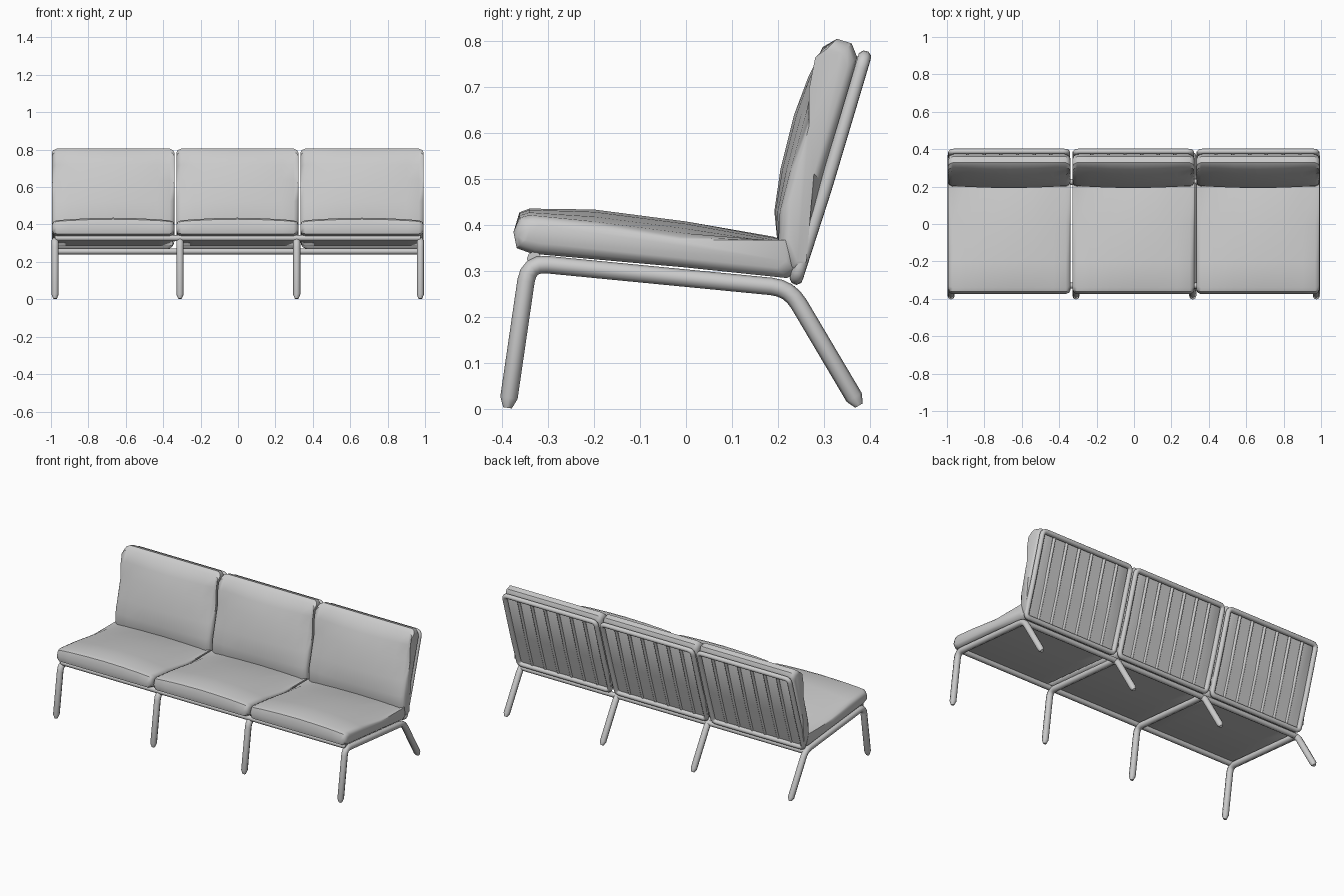
import bpy, bmesh, math
from mathutils import Vector

if "Cube" in bpy.data.objects:
    bpy.data.objects.remove(bpy.data.objects["Cube"])


def material(name, rgb):
    m = bpy.data.materials.new(name)
    m.use_nodes = True
    m.diffuse_color = (*rgb, 1)
    m.node_tree.nodes["Principled BSDF"].inputs["Base Color"].default_value = (*rgb, 1)
    return m


GREY = material("light grey", (0.6, 0.6, 0.6))


def select(ob):
    bpy.ops.object.select_all(action="DESELECT")
    ob.select_set(True)
    bpy.context.view_layer.objects.active = ob


def finish(ob, angle=40):
    ob.data.materials.append(GREY)
    select(ob)
    bpy.ops.object.shade_smooth_by_angle(angle=math.radians(angle))


def fillet(points, r, closed):
    """Round the corners of a polyline."""
    pts = [Vector(p) for p in points]
    n, out = len(pts), []
    for i, p in enumerate(pts):
        if not closed and i in (0, n - 1):
            out.append(p)
            continue
        a = p + (pts[i - 1] - p).normalized() * r
        b = p + (pts[(i + 1) % n] - p).normalized() * r
        for k in range(5):
            t = k / 4
            out.append(a * (1 - t) ** 2 + p * 2 * t * (1 - t) + b * t * t)
    return out


def tube(name, points, radius, bend=0.03, closed=False, tapered=False):
    pts = fillet(points, bend, closed)
    scale = [1.0] * len(pts)
    if tapered:  # blunt, rounded feet
        first = pts[0].lerp(pts[1], 0.08)
        last = pts[-1].lerp(pts[-2], 0.08)
        pts = [pts[0], first] + pts[1:-1] + [last, pts[-1]]
        scale = [0.5] + [1.0] * (len(pts) - 2) + [0.5]
    cu = bpy.data.curves.new(name, "CURVE")
    cu.dimensions = "3D"
    cu.bevel_depth, cu.bevel_resolution, cu.use_fill_caps = radius, 2, True
    sp = cu.splines.new("POLY")
    sp.points.add(len(pts) - 1)
    for q, p, s in zip(sp.points, pts, scale):
        q.co, q.radius = (*p, 1), s
    sp.use_cyclic_u = closed
    ob = bpy.data.objects.new(name, cu)
    bpy.context.collection.objects.link(ob)
    select(ob)
    bpy.ops.object.convert(target="MESH")
    finish(bpy.context.object, 50)


def cushion(name, x0, x1, mid, side):
    """Loft a y-z profile along x, with rounded ends and a crowned middle."""
    ends = [(0, 0.022, 0), (0.007, 0.008, 0), (0.025, 0, 0), (0.09, 0, 0.4), (0.2, 0, 0.8)]
    w = x1 - x0
    sections = [(x0 + d, i, c) for d, i, c in ends] + [((x0 + x1) / 2, 0, 1)]
    sections += [(x1 - d, i, c) for d, i, c in reversed(ends)]
    cy = sum(p[0] for p in mid) / len(mid)
    cz = sum(p[1] for p in mid) / len(mid)

    def shrink(v, c, d):
        return v - math.copysign(min(d, abs(v - c)), v - c)

    bm = bmesh.new()
    rings = []
    for x, inset, crown in sections:
        ring = []
        for m, s in zip(mid, side):
            y, z = (s[k] + (m[k] - s[k]) * crown for k in (0, 1))
            ring.append(bm.verts.new((x, shrink(y, cy, inset), shrink(z, cz, inset))))
        rings.append(ring)
    n = len(mid)
    for a, b in zip(rings, rings[1:]):
        for i in range(n):
            bm.faces.new((a[i], a[(i + 1) % n], b[(i + 1) % n], b[i]))
    bm.faces.new(rings[0])
    bm.faces.new(rings[-1])
    bmesh.ops.recalc_face_normals(bm, faces=bm.faces)
    me = bpy.data.meshes.new(name)
    bm.to_mesh(me)
    bm.free()
    ob = bpy.data.objects.new(name, me)
    bpy.context.collection.objects.link(ob)
    finish(ob)


# Cushion profiles (y, z): top or front run first, hidden underside last
seat_top = [(-0.375, 0.385), (-0.362, 0.428), (-0.34, 0.436), (-0.2, 0.434),
            (0, 0.408), (0.19, 0.375), (0.233, 0.36)]
seat_under = [(0.24, 0.3), (0.22, 0.285), (0, 0.308), (-0.335, 0.338), (-0.368, 0.35)]
seat_drop = [0, 0.012, 0.014, 0.026, 0.026, 0.012, 0]
seat_side = [(y, z - d) for (y, z), d in zip(seat_top, seat_drop)]

back_front = [(0.2, 0.35), (0.192, 0.43), (0.205, 0.52), (0.235, 0.64), (0.265, 0.72),
              (0.297, 0.787), (0.328, 0.805)]
back_rear = [(0.36, 0.795), (0.372, 0.765), (0.3, 0.49), (0.24, 0.3), (0.22, 0.3)]
back_push = [0, 0.012, 0.022, 0.025, 0.02, 0.006, 0]
back_side = [(y + d, z) for (y, z), d in zip(back_front, back_push)]

# Line of the back frame, bottom to top (y, z)
back_line = [(0.24, 0.285), (0.303, 0.48), (0.388, 0.765)]

bays = {"right": (-0.995, -0.34), "middle": (-0.33, 0.323), "left": (0.333, 0.993)}
for label, (x0, x1) in bays.items():
    cushion(label + "_seat_cushion", x0, x1, seat_top + seat_under, seat_side + seat_under)
    cushion(label + "_back_cushion", x0, x1, back_front + back_rear, back_side + back_rear)
    # Tubular rim round the rear of the back
    a, b = x0 + 0.016, x1 - 0.016
    rim = [(a, y, z) for y, z in back_line] + [(b, y, z) for y, z in reversed(back_line)]
    tube(label + "_back_frame", rim, 0.015, 0.025, closed=True)
    # Upright slats across the rear of the back
    for i in range(6):
        x = a + (b - a) * (i + 1) / 7
        tube(f"{label}_back_slat_{i + 1}", [(x, y - 0.008, z) for y, z in back_line], 0.009, 0.02)

# Bent tube legs, each running front foot, seat bearer, rear foot
leg_path = [(-0.388, 0.003), (-0.342, 0.318), (0.225, 0.263), (0.376, 0.008)]
for i, x in enumerate((-0.978, -0.31, 0.314, 0.975)):
    tube(f"leg_frame_{i + 1}", [(x, y, z) for y, z in leg_path], 0.019, 0.04, tapered=True)

# Long rails under the seats
for name, y, z in (("front_rail", -0.33, 0.327), ("rear_rail", 0.225, 0.256)):
    tube(name, [(-0.978, y, z), (0.975, y, z)], 0.016)
